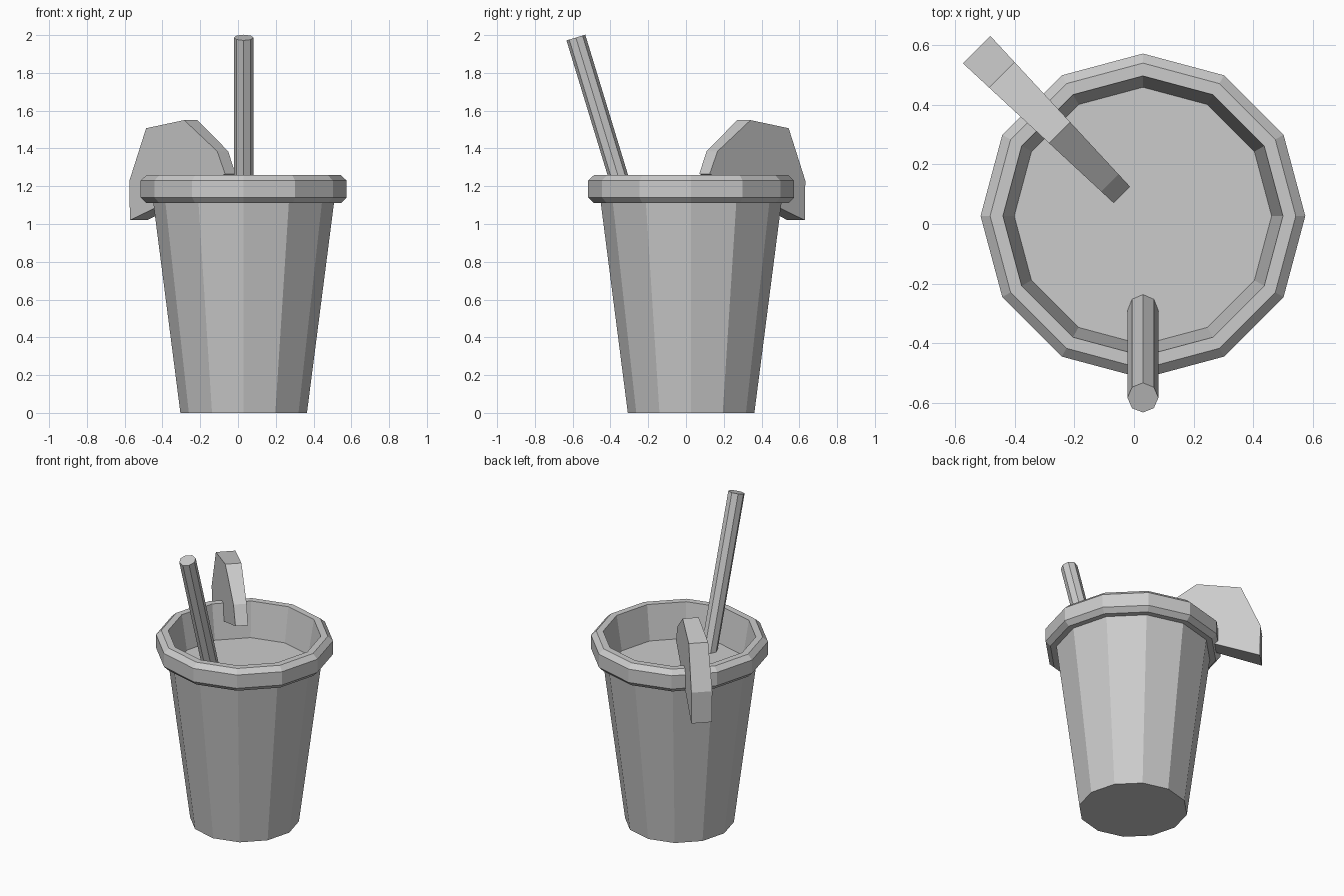
import bpy, bmesh, math
from mathutils import Vector, Matrix

if "Cube" in bpy.data.objects:
    bpy.data.objects.remove(bpy.data.objects["Cube"])

CX, CY = 0.03, 0.027


def add_object(name, bm):
    bmesh.ops.recalc_face_normals(bm, faces=bm.faces[:])
    mesh = bpy.data.meshes.new(name)
    bm.to_mesh(mesh)
    bm.free()
    obj = bpy.data.objects.new(name, mesh)
    bpy.context.collection.objects.link(obj)
    return obj


def lathe(name, profile, sides):
    """Revolve an (r, z) profile around the cup axis, capping both open ends."""
    bm = bmesh.new()
    rings = []
    for r, z in profile:
        rings.append([bm.verts.new((CX + r * math.cos(i * math.tau / sides),
                                    CY + r * math.sin(i * math.tau / sides), z))
                      for i in range(sides)])
    for a, b in zip(rings, rings[1:]):
        for i in range(sides):
            j = (i + 1) % sides
            bm.faces.new((a[i], a[j], b[j], b[i]))
    bm.faces.new(rings[0])
    bm.faces.new(rings[-1])
    return add_object(name, bm)


# Tapered cup with chamfered rim and drink surface inside
lathe("cup", [(0.335, 0), (0.478, 1.11), (0.515, 1.11), (0.545, 1.14),
              (0.545, 1.23), (0.513, 1.26), (0.47, 1.26), (0.432, 1.03)], 12)

# Leaning octagonal straw, foot just below the drink surface
foot, top = Vector((CX, -0.285, 1.01)), Vector((CX, -0.583, 1.987))
axis = top - foot
bm = bmesh.new()
bmesh.ops.create_cone(bm, cap_ends=True, segments=8, radius1=0.052, radius2=0.052,
                      depth=axis.length,
                      matrix=Matrix.Translation((foot + top) / 2)
                      @ Matrix.Rotation(math.atan2(-axis.y, axis.z), 4, 'X'))
add_object("straw", bm)

# Fruit slice: outline in (distance towards back left, height), thicker outwards
outline = [(0.787, 1.02), (0.79, 1.23), (0.67, 1.507), (0.395, 1.55),
           (0.157, 1.385), (0.10, 1.265)]
out_dir = Vector((-1, 1, 0)).normalized()
side_dir = Vector((1, 1, 0)).normalized()
bm = bmesh.new()
faces = []
for s in (-1, 1):
    faces.append([bm.verts.new(Vector((CX, CY, z)) + out_dir * d
                               + side_dir * s * (0.035 + 0.038 * d))
                  for d, z in outline])
bm.faces.new(faces[0])
bm.faces.new(faces[1])
n = len(outline)
for i in range(n):
    j = (i + 1) % n
    bm.faces.new((faces[0][i], faces[0][j], faces[1][j], faces[1][i]))
add_object("fruit_slice", bm)
